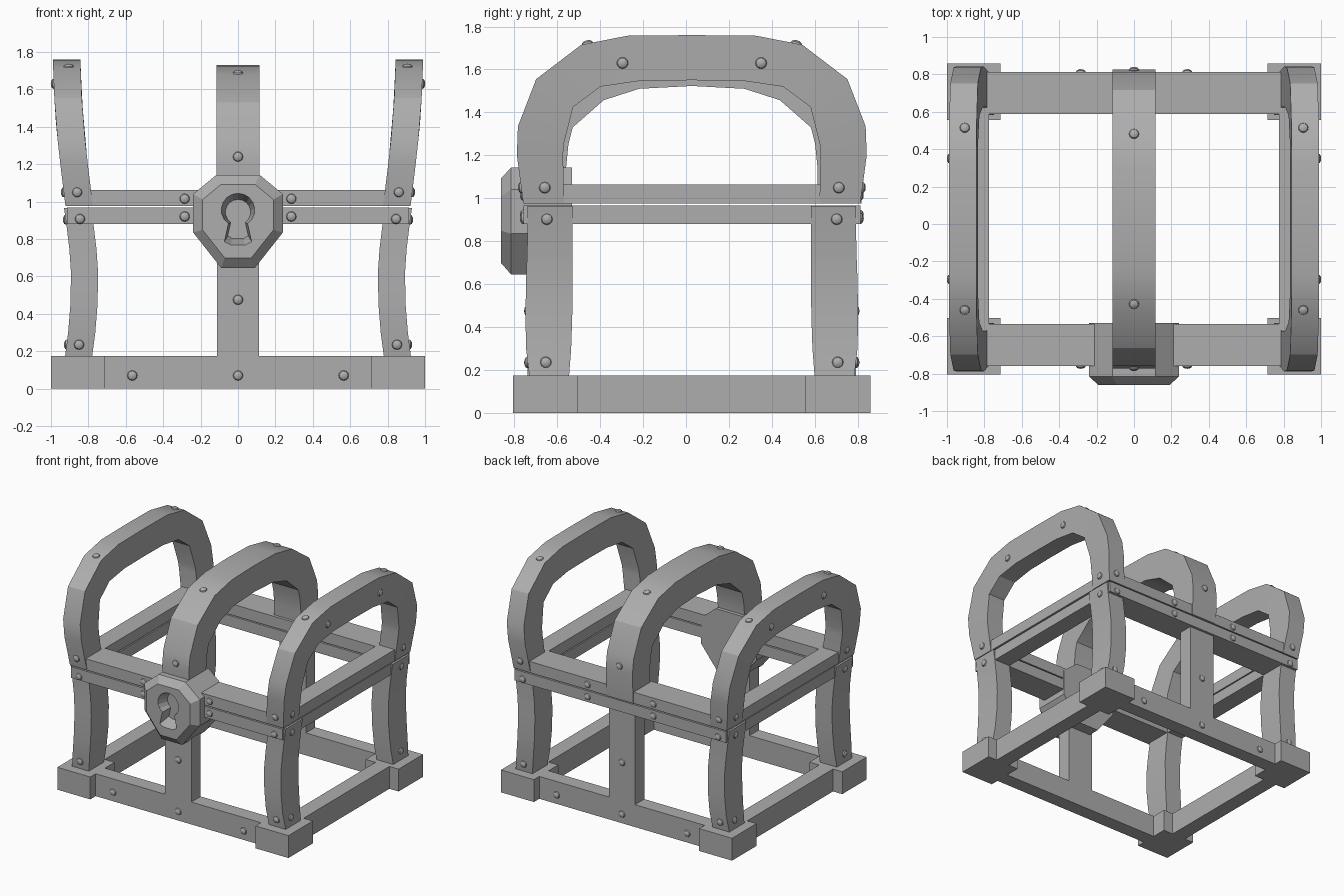
import bpy, bmesh, math
from mathutils import Vector

if "Cube" in bpy.data.objects:
    bpy.data.objects.remove(bpy.data.objects["Cube"])

C = 0.027  # middle of the frame in y (the lock sticks out at the front)
metal = bpy.data.materials.new("grey_metal")
metal.diffuse_color = (0.42, 0.42, 0.42, 1)
metal.use_nodes = True
metal.node_tree.nodes["Principled BSDF"].inputs["Base Color"].default_value = metal.diffuse_color


def finish(name, bm, smooth=True):
    bmesh.ops.recalc_face_normals(bm, faces=bm.faces)
    me = bpy.data.meshes.new(name)
    bm.to_mesh(me)
    bm.free()
    me.materials.append(metal)
    ob = bpy.data.objects.new(name, me)
    bpy.context.collection.objects.link(ob)
    bpy.ops.object.select_all(action='DESELECT')
    ob.select_set(True)
    bpy.context.view_layer.objects.active = ob
    if smooth:
        bpy.ops.object.shade_smooth_by_angle(angle=math.radians(28))
    return ob


def loft(name, rings, smooth=True):
    bm = bmesh.new()
    vs = [[bm.verts.new(p) for p in r] for r in rings]
    n = len(rings[0])
    for a, b in zip(vs, vs[1:]):
        for i in range(n):
            j = (i + 1) % n
            bm.faces.new((a[i], a[j], b[j], b[i]))
    bm.faces.new(vs[0])
    bm.faces.new(vs[-1])
    return finish(name, bm, smooth)


def box(name, x0, x1, y0, y1, z0, z1):
    ring = lambda z: [(x0, y0, z), (x1, y0, z), (x1, y1, z), (x0, y1, z)]
    return loft(name, [ring(z0), ring(z1)], False)


def span(name, sx, sy, xs, ys, z0, z1):
    # box given as distances from the centre, on side sx / sy
    x0, x1 = sorted(sx * v for v in xs)
    y0, y1 = sorted(C + sy * v for v in ys)
    return box(name, x0, x1, y0, y1, z0, z1)


# feet and curved corner legs
LEG = [(0.17, 0.925, 0.757, 0.572), (0.30, 0.908, 0.772, 0.562), (0.45, 0.896, 0.775, 0.557),
       (0.62, 0.893, 0.772, 0.555), (0.75, 0.902, 0.767, 0.555), (0.88, 0.918, 0.765, 0.555),
       (0.965, 0.93, 0.765, 0.555)]
for sx in (-1, 1):
    for sy in (-1, 1):
        span("foot", sx, sy, (0.715, 1.0), (0.53, 0.832), 0, 0.175)
        loft("corner_leg", [[(sx * x, C + sy * a, z), (sx * (x - 0.145), C + sy * a, z),
                             (sx * (x - 0.145), C + sy * b, z), (sx * x, C + sy * b, z)]
                            for z, x, a, b in LEG])

# base rails, upright middle straps, and the two rims
for s in (-1, 1):
    span("base_rail", 1, s, (-0.75, 0.75), (0.65, 0.765), 0, 0.175)
    span("side_base_rail", s, 1, (0.80, 0.92), (-0.57, 0.57), 0, 0.175)
    span("middle_strap", 1, s, (-0.113, 0.113), (0.65, 0.765), 0.17, 0.9)
    for z0, z1, x in ((0.88, 0.967, 0.915), (0.976, 1.063, 0.92)):
        span("rim_rail", 1, s, (-x, x), (0.562, 0.785), z0, z1)
        span("rim_side_rail", s, 1, (0.775, x), (-0.57, 0.57), z0, z1)

# lid arches: half profiles of (distance from middle, height)
OUT = [(0.785, 0.976), (0.815, 1.2), (0.81, 1.335), (0.725, 1.555), (0.515, 1.715), (0.30, 1.757), (0, 1.76)]
INN = [(0.595, 0.976), (0.60, 1.2), (0.597, 1.25), (0.553, 1.425), (0.425, 1.52), (0.24, 1.547), (0, 1.55)]
MOUT = [(0.79, 0.976), (0.80, 1.2), (0.785, 1.32), (0.69, 1.53), (0.48, 1.68), (0.27, 1.723), (0, 1.73)]
MINN = [(0.585, 0.976), (0.585, 1.15), (0.575, 1.25), (0.555, 1.33), (0.41, 1.457), (0.245, 1.51), (0, 1.523)]
LEAN = [(0.97, 0.922), (1.2, 0.95), (1.4, 0.972), (1.6, 0.985), (1.77, 0.99)]


def lean(z):
    for (z0, x0), (z1, x1) in zip(LEAN, LEAN[1:]):
        if z <= z1:
            return x0 + (x1 - x0) * (z - z0) / (z1 - z0)
    return LEAN[-1][1]


def arch(name, outer, inner, xa, xb):
    full = lambda h: [(-y, z) for y, z in h] + [(y, z) for y, z in h[-2::-1]]
    rings = []
    for (yo, zo), (yi, zi) in zip(full(outer), full(inner)):
        rings.append([(xa(zo), C + yo, zo), (xb(zo), C + yo, zo),
                      (xb(zi), C + yi, zi), (xa(zi), C + yi, zi)])
    return loft(name, rings)


for s in (-1, 1):
    arch("lid_side_arch", OUT, INN, lambda z: s * lean(z), lambda z: s * (lean(z) - 0.147))
arch("lid_middle_arch", MOUT, MINN, lambda z: -0.115, lambda z: 0.115)

# lock plate with bevelled front
plate = [(0.115, 1.143), (0.24, 1.04), (0.24, 0.835), (0.09, 0.645)]
plate += [(-x, z) for x, z in plate[::-1]]


def plate_ring(y, k):
    return [(x * k, y, 0.90 + (z - 0.90) * k) for x, z in plate]


lock = loft("lock", [plate_ring(-0.53, 1), plate_ring(-0.815, 1), plate_ring(-0.862, 0.79)], False)

# keyhole cut: round top with a flared slot
hole = [(0.09 * math.sin(a), 0.955 + 0.09 * math.cos(a))
        for a in (math.radians(-145 + 290 * i / 14) for i in range(15))]
hole += [(0.073, 0.785), (0.04, 0.767), (-0.04, 0.767), (-0.073, 0.785)]
cutter = loft("keyhole_cutter", [[(x * k, y, 0.91 + (z - 0.91) * k) for x, z in hole]
                                 for y, k in ((-0.90, 1.1), (-0.775, 0.75))], False)
cutter.hide_render = True
mod = lock.modifiers.new("keyhole", 'BOOLEAN')
mod.operation = 'DIFFERENCE'
mod.solver = 'EXACT'
mod.object = cutter
bpy.context.view_layer.objects.active = lock
bpy.ops.object.modifier_apply(modifier="keyhole")
bpy.data.objects.remove(cutter)

# rivets: (position, outward direction), with y measured from the frame middle
spots = []
for sy in (-1, 1):
    n = (0, sy, 0)
    spots += [((0, sy * 0.765, 0.07), n), ((0, sy * 0.765, 0.475), n), ((0, sy * 0.797, 1.24), n),
              ((0, sy * 0.455, 1.686), (0, sy * 0.25, 1))]
    for sx in (-1, 1):
        spots += [((sx * 0.565, sy * 0.765, 0.07), n), ((sx * 0.85, sy * 0.765, 0.235), n),
                  ((sx * 0.845, sy * 0.785, 0.907), n), ((sx * 0.285, sy * 0.785, 0.92), n),
                  ((sx * 0.285, sy * 0.785, 1.015), n), ((sx * 0.86, sy * 0.794, 1.05), n),
                  ((sx * 0.905, sy * 0.487, 1.72), (0, sy * 0.25, 1))]
        m = (sx, 0, 0)
        spots += [((sx * 0.915, sy * 0.68, 0.235), m), ((sx * 0.92, sy * 0.675, 0.903), m),
                  ((sx * 0.931, sy * 0.685, 1.05), m), ((sx * 0.985, sy * 0.323, 1.63), m)]
bm = bmesh.new()
for p, n in spots:
    new = bmesh.ops.create_uvsphere(bm, u_segments=12, v_segments=6, radius=0.027)["verts"]
    bmesh.ops.scale(bm, vec=(1, 1, 0.6), verts=new)
    q = Vector((0, 0, 1)).rotation_difference(Vector(n).normalized())
    for v in new:
        v.co = q @ v.co + Vector(p) + Vector((0, C, 0))
finish("rivets", bm)
